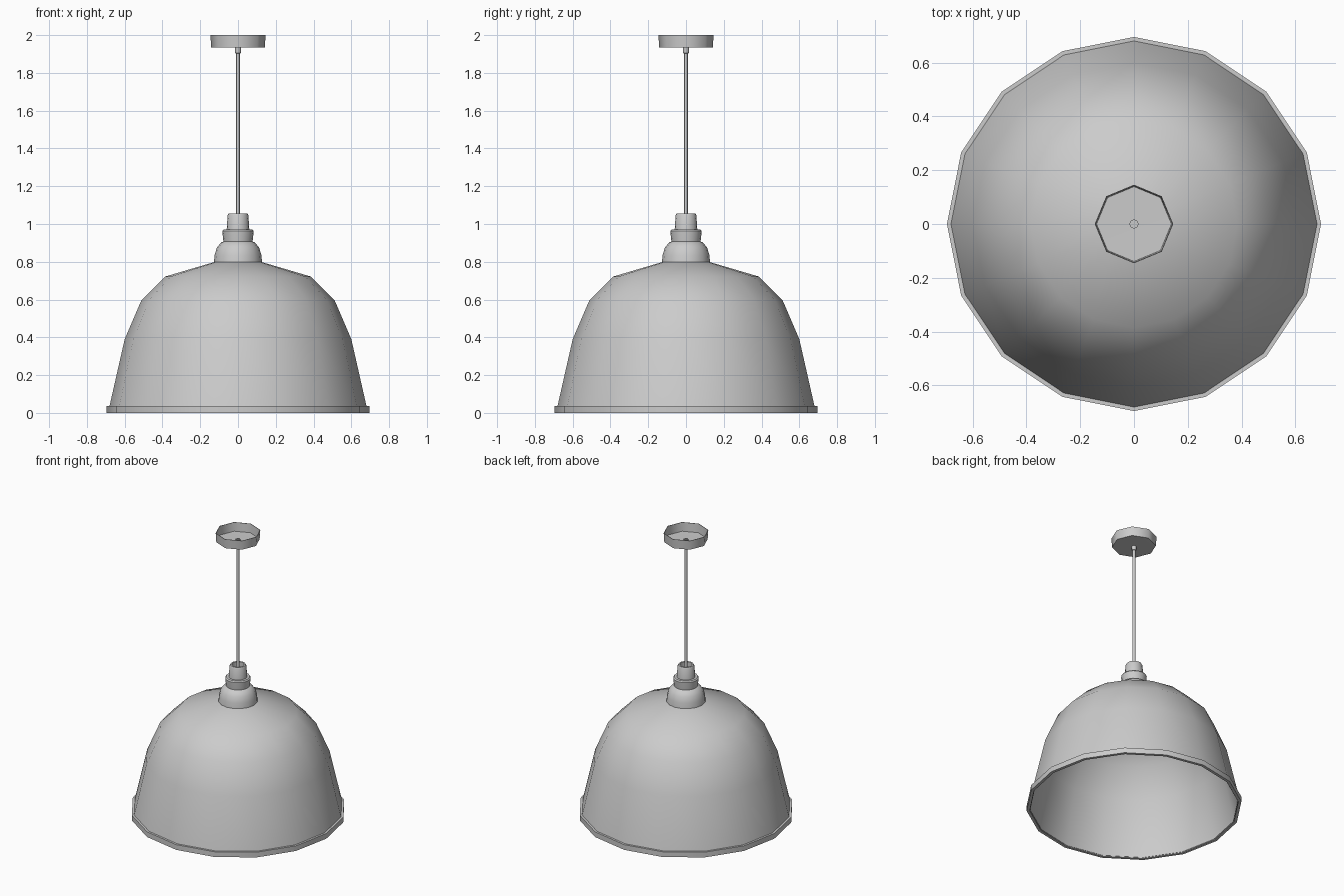
import bpy, bmesh, math

if "Cube" in bpy.data.objects:
    bpy.data.objects.remove(bpy.data.objects["Cube"])


def lathe(name, profile, sides, angle=35):
    """Revolve (radius, z) points round z; radius 0 closes to a point."""
    bm = bmesh.new()
    rings = []
    for r, z in profile:
        if r == 0:
            rings.append([bm.verts.new((0, 0, z))] * sides)
        else:
            rings.append([bm.verts.new((r * math.cos(2 * math.pi * i / sides),
                                        r * math.sin(2 * math.pi * i / sides), z))
                          for i in range(sides)])
    for a, b in zip(rings, rings[1:]):
        for i in range(sides):
            j = (i + 1) % sides
            quad = list(dict.fromkeys((a[i], a[j], b[j], b[i])))
            bm.faces.new(quad)
    bmesh.ops.recalc_face_normals(bm, faces=bm.faces)
    mesh = bpy.data.meshes.new(name)
    bm.to_mesh(mesh)
    bm.free()
    ob = bpy.data.objects.new(name, mesh)
    bpy.context.collection.objects.link(ob)
    bpy.ops.object.select_all(action='DESELECT')
    ob.select_set(True)
    bpy.context.view_layer.objects.active = ob
    bpy.ops.object.shade_smooth_by_angle(angle=math.radians(angle))
    return ob


# Bell shade: outer skin, rolled rim, inner skin
lathe("shade", [
    (0, 0.815), (0.12, 0.80), (0.385, 0.722), (0.512, 0.595), (0.60, 0.39),
    (0.68, 0.037), (0.695, 0.037), (0.695, 0.005), (0.672, 0.005),
    (0.672, 0.03), (0.592, 0.388), (0.505, 0.588), (0.38, 0.712),
    (0.12, 0.79), (0, 0.80)], 16, 45)

# Rim bead under the shade edge
lathe("rim_band", [(0.695, 0.03), (0.695, 0.0), (0.675, 0.0), (0.675, 0.03)], 16)

# Stepped lamp holder with open collar on top
lathe("lamp_holder", [
    (0.128, 0.79), (0.124, 0.835), (0.112, 0.875), (0.09, 0.902),
    (0.077, 0.907), (0.08, 0.93), (0.083, 0.962), (0.077, 0.97),
    (0.06, 0.97), (0.055, 1.045), (0.05, 1.055), (0.04, 1.055),
    (0.04, 0.97), (0, 0.97)], 16, 40)

# Hanging cord
lathe("cord", [(0, 0.97), (0.01, 0.97), (0.01, 1.94), (0, 1.94)], 8, 50)

# Cord grip below the ceiling cup
lathe("cord_grip", [(0.01, 1.903), (0.015, 1.905), (0.017, 1.945), (0.01, 1.945)], 8, 50)

# Ceiling cup, open at the top
lathe("ceiling_cup", [(0, 1.933), (0.142, 1.935), (0.146, 2.0),
                      (0.143, 2.0), (0.139, 1.938), (0, 1.936)], 8, 50)
